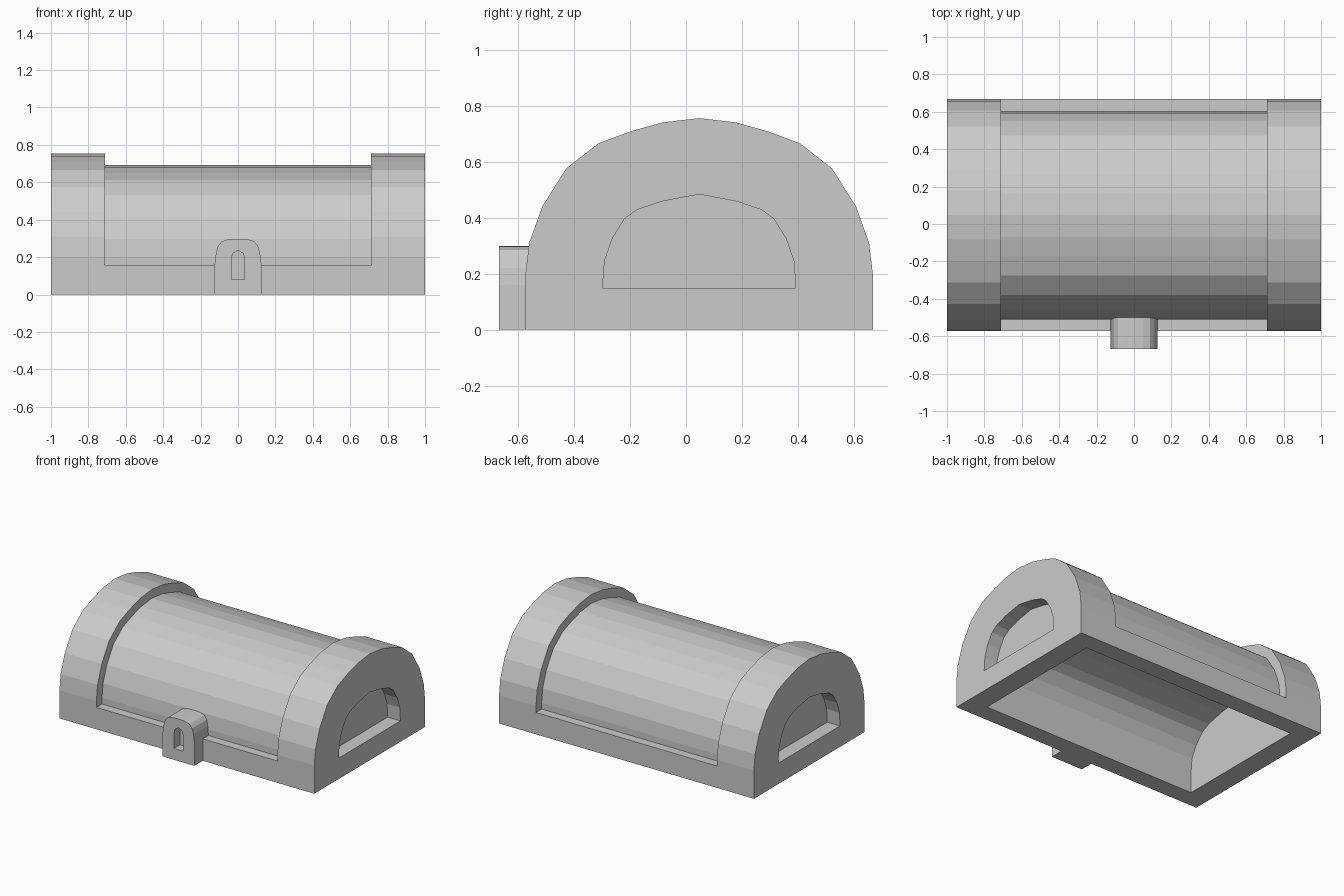
import bpy
import bmesh
from mathutils import Vector

cube = bpy.data.objects.get("Cube")
if cube:
    bpy.data.objects.remove(cube, do_unlink=True)

GREY = (0.6, 0.6, 0.6, 1)
grey = bpy.data.materials.new("plain grey")
grey.use_nodes = True
grey.diffuse_color = GREY
grey.node_tree.nodes["Principled BSDF"].inputs["Base Color"].default_value = GREY

MID_Y = 0.047   # centre line of the arched body
SPRING = 0.2    # height where the walls start to curve
ARCH = [(0.62, 0.2), (0.607, 0.31), (0.56, 0.44), (0.475, 0.575),
        (0.36, 0.665), (0.245, 0.708), (0.13, 0.74), (0, 0.755)]
RECESS = [(0.345, 0.148), (0.338, 0.245), (0.31, 0.325), (0.267, 0.395),
          (0.222, 0.428), (0.132, 0.458), (0, 0.483)]
LATCH = [(0.125, 0), (0.125, 0.16), (0.118, 0.22), (0.107, 0.26),
         (0.085, 0.285), (0.05, 0.296), (0, 0.298)]
KEYHOLE = [(0.035, 0.08), (0.035, 0.19), (0.028, 0.22), (0, 0.235)]


def mirrored(half):
    """Close a half outline that ends on its centre line."""
    return half + [(-u, z) for u, z in reversed(half[:-1])]


def arch(inset, bottom):
    """Body arch, shrunk inward by inset and standing on bottom."""
    su, sz = 1 - inset / 0.62, 1 - inset / 0.555
    curve = [(u * su, SPRING + (z - SPRING) * sz) for u, z in ARCH]
    return mirrored([(curve[0][0], bottom)] + curve)


def prism(name, outline, start, end, along="x"):
    """Extrude an outline along x (centred on MID_Y) or along y."""
    bm = bmesh.new()

    def place(u, z, d):
        return Vector((d, MID_Y + u, z)) if along == "x" else Vector((u, d, z))

    face = bm.faces.new([bm.verts.new(place(u, z, start)) for u, z in outline])
    out = bmesh.ops.extrude_face_region(bm, geom=[face])
    moved = [g for g in out["geom"] if isinstance(g, bmesh.types.BMVert)]
    shift = place(0, 0, end) - place(0, 0, start)
    bmesh.ops.translate(bm, verts=moved, vec=shift)
    bmesh.ops.recalc_face_normals(bm, faces=bm.faces)
    mesh = bpy.data.meshes.new(name)
    bm.to_mesh(mesh)
    bm.free()
    mesh.materials.append(grey)
    obj = bpy.data.objects.new(name, mesh)
    bpy.context.collection.objects.link(obj)
    return obj


def cut(obj, *cutters):
    """Subtract the cutters and bake the result."""
    bpy.context.view_layer.objects.active = obj
    for cutter in cutters:
        mod = obj.modifiers.new("cut", "BOOLEAN")
        mod.operation = "DIFFERENCE"
        mod.solver = "EXACT"
        mod.object = cutter
        bpy.ops.object.modifier_apply(modifier=mod.name)


# Hollow underside shared by all body parts: the recess arch, made wider
wide = [(u * 1.43, z) for u, z in RECESS]
hollow = mirrored([(wide[0][0], -0.1)] + wide)
cavity = prism("cavity_cutter", hollow, -0.85, 0.85)
cutters = [cavity]

# Central barrel and the straight rim it rests on
cut(prism("barrel", arch(0.063, 0.155), -0.71, 0.71), cavity)
rim = [(-0.62, 0), (0.62, 0), (0.62, 0.155), (-0.62, 0.155)]
cut(prism("base_rim", rim, -0.71, 0.71), cavity)

# Raised end bands, each with a recessed panel
for side, name in ((1, "left"), (-1, "right")):
    band = prism(name + "_end_band", arch(0, 0), side * 0.71, side)
    recess = prism(name + "_recess_cutter", mirrored(RECESS), side * 0.9, side * 1.1)
    cut(band, cavity, recess)
    cutters.append(recess)

# Front latch with keyhole
latch = prism("latch", mirrored(LATCH), -0.667, -0.5, "y")
keyhole = prism("keyhole_cutter", mirrored(KEYHOLE), -0.75, -0.6, "y")
cut(latch, keyhole)
cutters.append(keyhole)

for cutter in cutters:
    bpy.data.objects.remove(cutter, do_unlink=True)
